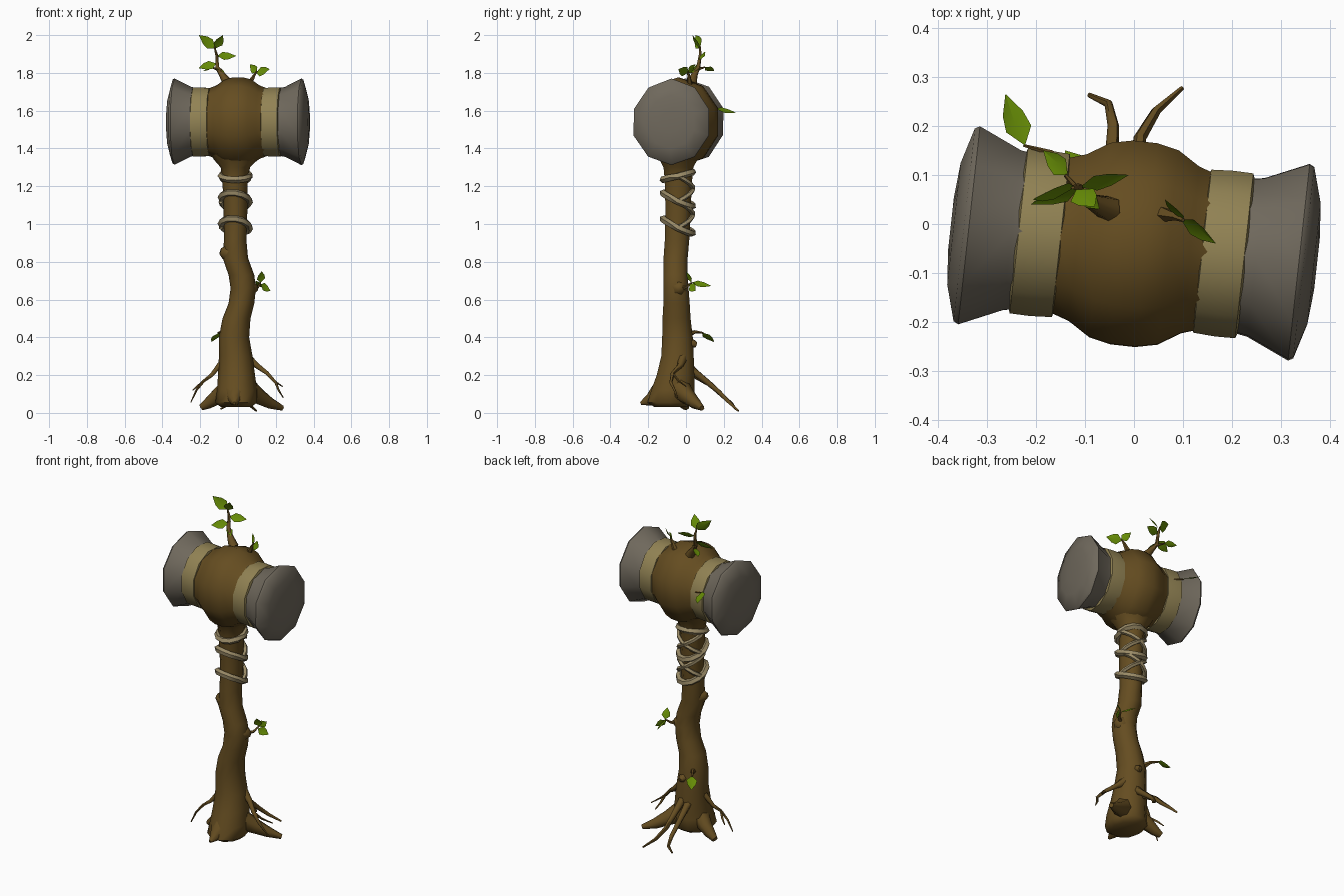
import bpy, bmesh, math, random
from mathutils import Vector, Matrix

random.seed(4)

def mat(name, rgb):
    m = bpy.data.materials.new(name)
    m.diffuse_color = (*rgb, 1)
    return m

WOOD = mat("bark brown", (0.130, 0.074, 0.015))
STONE = mat("grey stone", (0.160, 0.140, 0.108))
BAND = mat("tan band", (0.285, 0.225, 0.088))
VINE = mat("pale vine", (0.320, 0.255, 0.135))
LEAF = mat("leaf green", (0.135, 0.265, 0.002))

def finish(bm, name, material, angle=40):
    bmesh.ops.recalc_face_normals(bm, faces=bm.faces)
    me = bpy.data.meshes.new(name)
    bm.to_mesh(me)
    bm.free()
    me.materials.append(material)
    ob = bpy.data.objects.new(name, me)
    bpy.context.collection.objects.link(ob)
    bpy.context.view_layer.objects.active = ob
    ob.select_set(True)
    bpy.ops.object.shade_smooth_by_angle(angle=math.radians(angle))
    ob.select_set(False)
    return ob

def skin(bm, rings, closed=False):
    """Join rings of points with quads and cap the ends."""
    vs = [[bm.verts.new(p) for p in r] for r in rings]
    n = len(vs[0])
    for a, b in zip(vs, vs[1:] + ([vs[0]] if closed else [])):
        for i in range(n):
            j = (i + 1) % n
            bm.faces.new((a[i], a[j], b[j], b[i]))
    if not closed:
        bm.faces.new(vs[0])
        bm.faces.new(vs[-1])

def tube(name, pts, material=WOOD, sides=6, closed=False):
    """Sweep a round section along points (x, y, z, radius)."""
    bm = bmesh.new()
    P = [Vector(p[:3]) for p in pts]
    n = len(P)
    rings, u = [], None
    for i in range(n):
        a = P[i - 1] if (closed or i) else P[i]
        b = P[(i + 1) % n] if (closed or i < n - 1) else P[i]
        t = (b - a).normalized()
        if u is None:
            u = t.orthogonal()
        u = (u - t * u.dot(t)).normalized()
        v = t.cross(u)
        rings.append([P[i] + pts[i][3] * (u * math.cos(k * math.tau / sides) + v * math.sin(k * math.tau / sides))
                      for k in range(sides)])
    skin(bm, rings, closed)
    return finish(bm, name, material, 60)

# ---------- hammer head: lathed along x, then turned slightly ----------
HEAD = Matrix.Translation((0, -0.04, 1.54)) @ Matrix.Rotation(math.radians(-6.3), 4, 'Z')

def lathe(name, profile, material, sides=10, angle=30, jitter=0.0):
    bm = bmesh.new()
    wob = [1 + random.uniform(-jitter, jitter) for _ in range(sides)]
    rings = []
    for t, r in profile:
        rings.append([HEAD @ Vector((t, 0.93 * r * wob[k] * math.cos((k + .5) * math.tau / sides),
                                     r * wob[k] * math.sin((k + .5) * math.tau / sides))) for k in range(sides)])
    skin(bm, rings)
    return finish(bm, name, material, angle)

core = [(0.16, 0.177), (0.115, 0.194), (0.07, 0.226), (0.025, 0.237)]
lathe("head_core", [(-t, r) for t, r in core] + core[::-1], WOOD, 10, 60, 0.01)
for s, side, o in ((-1, "left", 0.0), (1, "right", -0.010)):
    lathe("head_band_" + side, [(s * (t + o), r) for t, r in ((0.147, 0.172), (0.150, 0.186), (0.195, 0.189),
                                (0.236, 0.188), (0.240, 0.176))], BAND, 12, 60)
    lathe("stone_" + side, [(s * t, r) for t, r in ((0.215, 0.177), (0.25, 0.184), (0.338, 0.228),
                            (0.348, 0.222), (0.369, 0.14), (0.375, 0.06))], STONE, 10, 50, 0.015)

# ---------- crooked handle: horizontal oval rings (z, x, y, rx, ry) ----------
handle = [(0.03, -0.01, -0.08, 0.08, 0.09), (0.055, -0.01, -0.08, 0.110, 0.13), (0.12, -0.005, -0.07, 0.106, 0.12),
          (0.20, -0.008, -0.055, 0.098, 0.105), (0.30, -0.012, -0.045, 0.089, 0.09), (0.40, -0.021, -0.045, 0.080, 0.085),
          (0.50, -0.008, -0.05, 0.074, 0.078), (0.58, 0.018, -0.05, 0.068, 0.073), (0.66, 0.028, -0.053, 0.067, 0.07),
          (0.73, 0.018, -0.055, 0.068, 0.067), (0.82, -0.014, -0.055, 0.067, 0.067), (0.92, -0.015, -0.047, 0.059, 0.068),
          (1.08, -0.013, -0.042, 0.063, 0.07), (1.24, -0.016, -0.04, 0.067, 0.077), (1.30, -0.014, -0.04, 0.078, 0.083),
          (1.34, -0.012, -0.04, 0.115, 0.105), (1.40, -0.01, -0.04, 0.15, 0.13)]
bm = bmesh.new()
skin(bm, [[(x + rx * math.cos(k * math.tau / 10), y + ry * math.sin(k * math.tau / 10), z) for k in range(10)]
          for z, x, y, rx, ry in handle])
finish(bm, "handle", WOOD, 60)

# knots on the handle
tube("knot_upper", [(-0.03, -0.06, 0.84, 0.055), (-0.07, -0.065, 0.85, 0.038), (-0.093, -0.068, 0.857, 0.018)])
tube("knot_middle", [(0.04, -0.045, 0.66, 0.06), (0.08, -0.035, 0.66, 0.04), (0.102, -0.03, 0.66, 0.017)])
tube("knot_low", [(-0.01, 0.01, 0.37, 0.03), (0.0, 0.04, 0.365, 0.022), (0.0, 0.056, 0.36, 0.013)])

# ---------- roots ----------
tube("root_toe", [(-0.01, -0.09, 0.13, 0.075), (-0.015, -0.14, 0.100, 0.062), (-0.02, -0.19, 0.068, 0.034),
                  (-0.02, -0.24, 0.05, 0.008)], sides=8)
tube("root_right", [(0.04, -0.04, 0.13, 0.065), (0.11, 0.01, 0.085, 0.043), (0.17, 0.05, 0.05, 0.030),
                    (0.235, 0.085, 0.025, 0.014)], sides=7)
tube("root_left", [(-0.05, -0.05, 0.13, 0.060), (-0.12, -0.02, 0.08, 0.040), (-0.16, -0.01, 0.05, 0.030),
                   (-0.195, 0.0, 0.03, 0.018)], sides=7)
tube("root_back_right", [(0.0, -0.02, 0.28, 0.035), (0.005, 0.04, 0.22, 0.022), (0.008, 0.11, 0.165, 0.017),
                         (0.012, 0.175, 0.11, 0.013), (0.045, 0.23, 0.055, 0.010), (0.098, 0.277, 0.010, 0.005)])
tube("root_back_left", [(-0.03, -0.02, 0.25, 0.032), (-0.035, 0.05, 0.20, 0.020), (-0.045, 0.13, 0.15, 0.015),
                        (-0.042, 0.20, 0.085, 0.012), (-0.052, 0.245, 0.045, 0.009), (-0.092, 0.263, 0.02, 0.005)])
tube("root_thin_right", [(0.05, -0.02, 0.29, 0.028), (0.10, -0.03, 0.25, 0.016), (0.155, -0.07, 0.21, 0.011),
                         (0.20, -0.08, 0.16, 0.008), (0.215, -0.06, 0.12, 0.006), (0.24, -0.045, 0.08, 0.003)])
tube("root_thin_right_fork", [(0.155, -0.07, 0.21, 0.008), (0.19, -0.04, 0.17, 0.006), (0.235, 0.0, 0.14, 0.003)])
tube("root_thin_left", [(-0.05, -0.04, 0.29, 0.028), (-0.10, -0.05, 0.25, 0.016), (-0.14, -0.06, 0.20, 0.011),
                        (-0.18, -0.08, 0.17, 0.008), (-0.22, -0.09, 0.12, 0.006), (-0.25, -0.095, 0.055, 0.003)])
tube("root_thin_left_fork", [(-0.18, -0.08, 0.17, 0.007), (-0.21, -0.05, 0.145, 0.006), (-0.24, -0.03, 0.12, 0.003)])

# ---------- vine wraps: three tilted rings and crossing strands at the back ----------
C = Vector((-0.014, -0.043, 0))
def around(a, z, r=0.076, thick=0.0185):
    return (C.x + r * math.cos(a), C.y + 1.04 * r * math.sin(a), z, thick)

for i, (z, dy, dx) in enumerate(((1.255, 0.02, 0.0), (1.13, -0.035, -0.01), (0.99, -0.038, -0.01))):
    tube("vine_ring_%d" % (i + 1), [around(a, z + dy * math.sin(a) + dx * math.cos(a))
         for a in [k * math.tau / 12 for k in range(12)]], VINE, 5, True)
for i, (z0, z1) in enumerate(((1.255, 1.12), (1.12, 0.98))):
    for s in (0, 1):
        pts = []
        for k in range(8):
            f = k / 7
            a = f * math.pi
            pts.append(around(math.pi - a if s else a, z0 + (z1 - z0) * f, 0.077, 0.013))
        tube("vine_strand_%d_%d" % (i, s), pts, VINE, 5)

# ---------- twigs ----------
tube("twig_top_left", [(-0.05, 0.03, 1.74, 0.028), (-0.085, 0.045, 1.79, 0.017), (-0.11, 0.065, 1.83, 0.011),
                       (-0.112, 0.075, 1.89, 0.008), (-0.125, 0.075, 1.94, 0.004)])
tube("twig_top_left_side", [(-0.11, 0.065, 1.82, 0.008), (-0.14, 0.10, 1.83, 0.004)], sides=5)
tube("twig_top_right", [(0.06, 0.02, 1.74, 0.016), (0.085, 0.015, 1.785, 0.008), (0.10, 0.008, 1.81, 0.004)], sides=5)
tube("twig_head_back", [(-0.11, 0.11, 1.57, 0.012), (-0.17, 0.145, 1.59, 0.006), (-0.225, 0.16, 1.605, 0.003)], sides=5)
tube("twig_middle", [(0.07, -0.03, 0.66, 0.016), (0.105, 0.0, 0.665, 0.008), (0.12, 0.03, 0.69, 0.004)], sides=5)
tube("twig_low", [(-0.05, 0.0, 0.41, 0.02), (-0.08, 0.05, 0.43, 0.009), (-0.105, 0.09, 0.425, 0.004)], sides=5)

# ---------- leaves: folded diamonds (base, tip, width, facing) ----------
leaves = [((-0.12, 0.075, 1.93), (-0.207, 0.05, 2.0), 0.066, (0.3, -1, 0.5)),
          ((-0.118, 0.07, 1.93), (-0.08, 0.035, 2.0), 0.055, (0.5, -1, -0.3)),
          ((-0.11, 0.075, 1.89), (-0.01, 0.10, 1.89), 0.052, (0, -1, 0.7)),
          ((-0.115, 0.07, 1.85), (-0.21, 0.04, 1.825), 0.055, (0, -1, 0.7)),
          ((-0.11, 0.065, 1.83), (-0.07, 0.03, 1.80), 0.035, (0.3, -0.3, 1)),
          ((-0.135, 0.10, 1.83), (-0.185, 0.15, 1.81), 0.045, (0, -0.6, 1)),
          ((0.095, 0.01, 1.80), (0.167, -0.04, 1.82), 0.058, (0, -1, 0.6)),
          ((0.10, 0.008, 1.80), (0.063, 0.05, 1.845), 0.045, (-0.6, -0.9, 0.2)),
          ((-0.222, 0.16, 1.61), (-0.262, 0.265, 1.59), 0.060, (0.5, 0, 0.9)),
          ((0.12, 0.03, 0.69), (0.125, 0.0, 0.75), 0.048, (0.5, -1, -0.2)),
          ((0.12, 0.02, 0.68), (0.172, 0.05, 0.645), 0.05, (0.5, -1, 0.6)),
          ((0.118, 0.03, 0.69), (0.10, 0.135, 0.672), 0.048, (0.7, 0, 0.8)),
          ((-0.10, 0.085, 0.425), (-0.14, 0.15, 0.375), 0.060, (-0.5, 0.4, 0.9))]
for i, (b, t, w, face) in enumerate(leaves):
    b, t = Vector(b), Vector(t)
    d = t - b
    side = d.cross(Vector(face)).normalized() * w / 2
    up = side.cross(d).normalized() * w * 0.12
    bm = bmesh.new()
    B, M, T = (bm.verts.new(p) for p in (b, b + d * 0.45 - up, t))
    for s in (1, -1):
        e = bm.verts.new(b + d * 0.32 + side * s)
        f = bm.verts.new(b + d * 0.62 + side * s * 0.8)
        for q in ((B, M, e), (M, f, e), (M, T, f)):
            bm.faces.new(q if s > 0 else q[::-1])
    finish(bm, "leaf_%d" % (i + 1), LEAF, 20)
